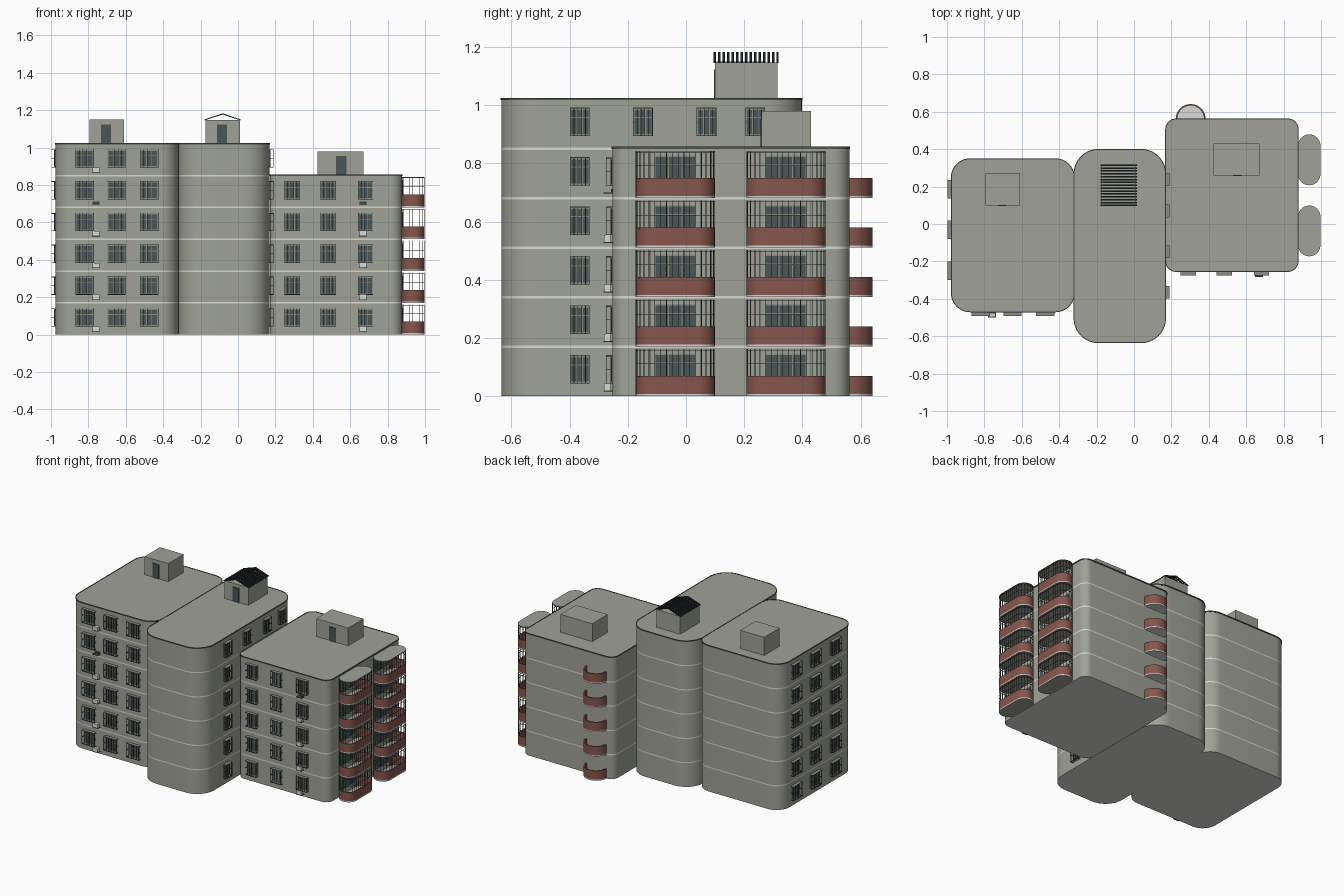
import bpy, bmesh, math
from mathutils import Matrix, Vector

if "Cube" in bpy.data.objects:
    bpy.data.objects.remove(bpy.data.objects["Cube"])


def material(name, r, g, b):
    m = bpy.data.materials.new(name)
    m.use_nodes = True
    m.diffuse_color = (r, g, b, 1)
    m.node_tree.nodes["Principled BSDF"].inputs["Base Color"].default_value = (r, g, b, 1)
    return m


WALL = material("grey_render", 0.35, 0.365, 0.31)
TRIM = material("dark_trim", 0.08, 0.085, 0.07)
PALE = material("pale_trim", 0.70, 0.71, 0.68)
GLASS = material("blue_grey_glass", 0.065, 0.092, 0.092)
RED = material("brick_red", 0.24, 0.092, 0.075)
IRON = material("dark_iron", 0.06, 0.063, 0.052)
TILE = material("black_roof", 0.016, 0.022, 0.023)
FRAME = material("window_frame", 0.26, 0.275, 0.24)

FLOOR = 0.17
IDENTITY = Matrix()


class Part:
    """Collects geometry into one named object."""

    def __init__(self, name, *mats, smooth=False):
        self.name, self.mats, self.smooth = name, mats, smooth
        self.bm = bmesh.new()

    def box(self, x0, x1, y0, y1, z0, z1, frame=IDENTITY):
        size = Matrix.Diagonal((x1 - x0, y1 - y0, z1 - z0, 1))
        mid = Matrix.Translation(((x0 + x1) / 2, (y0 + y1) / 2, (z0 + z1) / 2))
        bmesh.ops.create_cube(self.bm, size=1, matrix=frame @ mid @ size)

    def loop(self, pts, z, frame):
        return [self.bm.verts.new(frame @ Vector((x, y, z))) for x, y in pts]

    def prism(self, pts, z0, z1, frame=IDENTITY):
        low, high = self.loop(pts, z0, frame), self.loop(pts, z1, frame)
        self.bm.faces.new(low[::-1])
        self.bm.faces.new(high)
        for i in range(len(pts)):
            j = (i + 1) % len(pts)
            self.bm.faces.new((low[i], low[j], high[j], high[i]))

    def rail(self, outer, inner, z0, z1, frame=IDENTITY, closed=False):
        """A strip of rectangular section between two matching paths."""
        loops = [self.loop(p, z, frame) for p, z in
                 ((outer, z0), (outer, z1), (inner, z1), (inner, z0))]
        n = len(outer)
        for i in range(n if closed else n - 1):
            j = (i + 1) % n
            for a, b in zip(loops, loops[1:] + loops[:1]):
                self.bm.faces.new((a[i], a[j], b[j], b[i]))

    def finish(self):
        bmesh.ops.recalc_face_normals(self.bm, faces=self.bm.faces)
        mesh = bpy.data.meshes.new(self.name)
        self.bm.to_mesh(mesh)
        self.bm.free()
        for mat in self.mats:
            mesh.materials.append(mat)
        ob = bpy.data.objects.new(self.name, mesh)
        bpy.context.collection.objects.link(ob)
        if self.smooth:
            bpy.ops.object.select_all(action="DESELECT")
            ob.select_set(True)
            bpy.context.view_layer.objects.active = ob
            bpy.ops.object.shade_smooth_by_angle(angle=math.radians(35))


def wall_frame(x, y, turn):
    """Local x runs along the wall, local -y points outwards."""
    return Matrix.Translation((x, y, 0)) @ Matrix.Rotation(math.radians(turn), 4, "Z")


def arc(cx, cy, r, start, end, n=10):
    angles = [math.radians(start + (end - start) * i / n) for i in range(n + 1)]
    return [(cx + r * math.cos(a), cy + r * math.sin(a)) for a in angles]


def rounded_rect(x0, x1, y0, y1, r, grow=0.0):
    x0, x1, y0, y1, r = x0 - grow, x1 + grow, y0 - grow, y1 + grow, r + grow
    return (arc(x1 - r, y1 - r, r, 0, 90) + arc(x0 + r, y1 - r, r, 90, 180)
            + arc(x0 + r, y0 + r, r, 180, 270) + arc(x1 - r, y0 + r, r, 270, 360))


def oval_path(inset=0.0, half=0.136, r=0.06):
    """Stadium outline of a caged balcony, open along the wall."""
    c = half - r
    return arc(-c, -r, r - inset, 90, 270, 14) + arc(c, -r, r - inset, 270, 450, 14)


def round_path(inset=0.0):
    return arc(0, 0, 0.08 - inset, 180, 360, 20)


def spaced(path, n):
    """Points at even distances along a path."""
    path = [Vector(p) for p in path]
    lens = [(b - a).length for a, b in zip(path, path[1:])]
    for k in range(n):
        dist, i = sum(lens) * (k + 0.5) / n, 0
        while i < len(lens) - 1 and dist > lens[i]:
            dist -= lens[i]
            i += 1
        yield path[i].lerp(path[i + 1], dist / lens[i])


# Three rounded tower blocks with pale floor bands, pale undersides and roof rims
rims = Part("roof_rims", TRIM, smooth=True)
blocks = {
    "west_block": ((-0.976, -0.32, -0.469, 0.348, 0.10), 1.023, 6),
    "middle_block": ((-0.32, 0.168, -0.634, 0.398, 0.13), 1.023, 6),
    "east_block": ((0.17, 0.877, -0.253, 0.561, 0.055), 0.855, 5),
}
for name, (plan, height, floors) in blocks.items():
    body = Part(name, WALL, PALE, smooth=True)
    body.prism(rounded_rect(*plan), 0, height)
    for f in range(1, floors):
        for z in (f * FLOOR - 0.004, f * FLOOR + 0.004):
            bmesh.ops.bisect_plane(body.bm, geom=body.bm.verts[:] + body.bm.edges[:] + body.bm.faces[:],
                                   plane_co=(0, 0, z), plane_no=(0, 0, 1))
    for face in body.bm.faces:
        z = face.calc_center_median().z
        face.material_index = int(abs(z - round(z / FLOOR) * FLOOR) < 0.001)
    body.finish()
    rims.rail(rounded_rect(*plan, grow=0.003), rounded_rect(*plan, grow=-0.002),
              height - 0.006, height + 0.002, closed=True)

# Windows with hooded security cages
glass = Part("window_glass", GLASS)
frames = Part("window_frames", FRAME)
hoods = Part("window_hoods", FRAME)
cages = Part("window_cages", IRON)


def window(frame, x, base, w):
    z0, z1, h = base + 0.043, base + 0.139, w / 2
    g = h * 0.86
    frames.box(x - h, x + h, -0.003, 0.01, z0, z1, frame)
    glass.box(x - g, x + g, -0.005, 0.01, z0 + 0.008, z1 - 0.006, frame)
    for m in (-g / 3, g / 3):
        frames.box(x + m - 0.002, x + m + 0.002, -0.007, 0, z0, z1, frame)
    frames.box(x - g, x + g, -0.007, 0, z1 - 0.034, z1 - 0.030, frame)
    hoods.box(x - h, x + h, -0.022, 0, z1, z1 + 0.002, frame)
    cages.box(x - h, x + h, -0.022, -0.019, z0, z0 + 0.003, frame)
    for s in (-h, h - 0.003):
        for z in (z0, (z0 + z1) / 2, z1 - 0.003):
            cages.box(x + s, x + s + 0.003, -0.022, 0, z, z + 0.003, frame)
    bars = 6
    for i in range(bars):
        bx = x - h + (w - 0.002) * i / (bars - 1)
        cages.box(bx, bx + 0.002, -0.022, -0.02, z0, z1, frame)


west_front = wall_frame(0, -0.469, 0)
west_side = wall_frame(-0.976, 0, -90)
middle_side = wall_frame(0.168, 0, 90)
east_front = wall_frame(0, -0.253, 0)
for f in range(6):
    for x in (-0.82, -0.65, -0.475):
        window(west_front, x, f * FLOOR, 0.098)
    for y in (0.185, -0.03, -0.25):
        window(west_side, -y, f * FLOOR, 0.098)
    window(middle_side, -0.365, f * FLOOR, 0.068)
    if f < 5:
        for x in (0.29, 0.482, 0.682):
            window(east_front, x, f * FLOOR, 0.082)
for y in (-0.148, 0.07, 0.238):
    window(middle_side, y, 5 * FLOOR, 0.068)

# Air conditioners on brackets; one floor has the bracket alone
coolers = Part("air_conditioners", PALE)
brackets = Part("cooler_brackets", IRON)
for frame, x, floors in ((west_front, -0.76, 6), (east_front, 0.668, 5)):
    for f in range(floors):
        z = f * FLOOR + 0.016
        brackets.box(x - 0.021, x + 0.021, -0.03, 0, z, z + 0.003, frame)
        if f != 4:
            coolers.box(x - 0.019, x + 0.019, -0.028, -0.006, z + 0.003, z + 0.028, frame)
        else:
            brackets.box(x - 0.019, x + 0.019, -0.004, 0, z + 0.003, z + 0.016, frame)

# Balconies: caged oval stacks on the east wall, small round stack at the back
parapets = Part("balcony_parapets", RED, smooth=True)
edges = Part("balcony_slab_edges", PALE, smooth=True)
round_floors = Part("round_balcony_floors", PALE, smooth=True)
oval_floors = Part("oval_balcony_floors", WALL, smooth=True)
covers = Part("balcony_covers", WALL, smooth=True)
grilles = Part("balcony_grilles", IRON)
door_glass = Part("balcony_window_glass", GLASS)
door_frames = Part("balcony_window_frames", FRAME)


def balcony_window(frame, base):
    z0, z1, h = base + 0.04, base + 0.146, 0.072
    door_frames.box(-h, h, -0.004, 0.01, z0, z1, frame)
    for i in range(3):
        x = -h + 0.004 + i * 0.0465
        for a, b in ((z0 + 0.004, z1 - 0.034), (z1 - 0.030, z1 - 0.004)):
            door_glass.box(x, x + 0.043, -0.006, 0, a, b, frame)


back = wall_frame(0.303, 0.561, 180)
for f in range(5):
    base = f * FLOOR
    round_floors.prism(round_path(), base, base + 0.008, back)
    parapets.rail(round_path(), round_path(0.008), base + 0.008, base + 0.069, back)
    for y in (-0.037, 0.343):
        side = wall_frame(0.877, y, 90)
        oval_floors.prism(oval_path(0.003), base + 0.001, base + 0.007, side)
        edges.rail(oval_path(), oval_path(0.004), base, base + 0.008, side)
        parapets.rail(oval_path(), oval_path(0.006), base + 0.008, base + 0.069, side)
        balcony_window(side, base)
        for z in (0.11, 0.157):
            grilles.rail(oval_path(), oval_path(0.002), base + z, base + z + 0.002, side)
        for p in spaced(oval_path(0.001), 26):
            grilles.box(p.x - 0.001, p.x + 0.001, p.y - 0.001, p.y + 0.001,
                        base + 0.065, base + 0.162, side)
        if f == 4:
            covers.prism(oval_path(), base + 0.159, base + 0.163, side)

# Stair huts on the roofs, each with a door in front
huts = Part("stair_huts", WALL)
doors = Part("stair_hut_doors", GLASS)
door_trim = Part("stair_hut_door_frames", TRIM)
for x0, x1, y0, y1, base, top, dx in ((-0.795, -0.61, 0.10, 0.27, 1.02, 1.15, -0.705),
                                      (-0.175, 0.01, 0.10, 0.315, 1.02, 1.147, -0.085),
                                      (0.425, 0.672, 0.26, 0.43, 0.85, 0.98, 0.552)):
    huts.box(x0, x1, y0, y1, base, top)
    doors.box(dx - 0.023, dx + 0.023, y0 - 0.004, y0, base, base + 0.10)
    door_trim.box(dx - 0.027, dx + 0.027, y0 - 0.002, y0, base, base + 0.104)

# Open pitched roof of dark rafters over the middle hut
rafters = Part("hut_rafters", TILE)
upright = Matrix(((1, 0, 0, -0.082), (0, 0, 1, 0), (0, 1, 0, 1.145), (0, 0, 0, 1)))
chevron = [(-0.098, 0), (0, 0.032), (0.098, 0), (0.098, 0.005), (0, 0.038), (-0.098, 0.005)]
for i in range(15):
    y = 0.095 + i * 0.0154
    rafters.prism(chevron, y, y + 0.008, upright)

for part in (rims, glass, frames, hoods, cages, coolers, brackets, parapets, edges, round_floors,
             oval_floors, covers, grilles, door_glass, door_frames, huts, doors, door_trim, rafters):
    part.finish()
